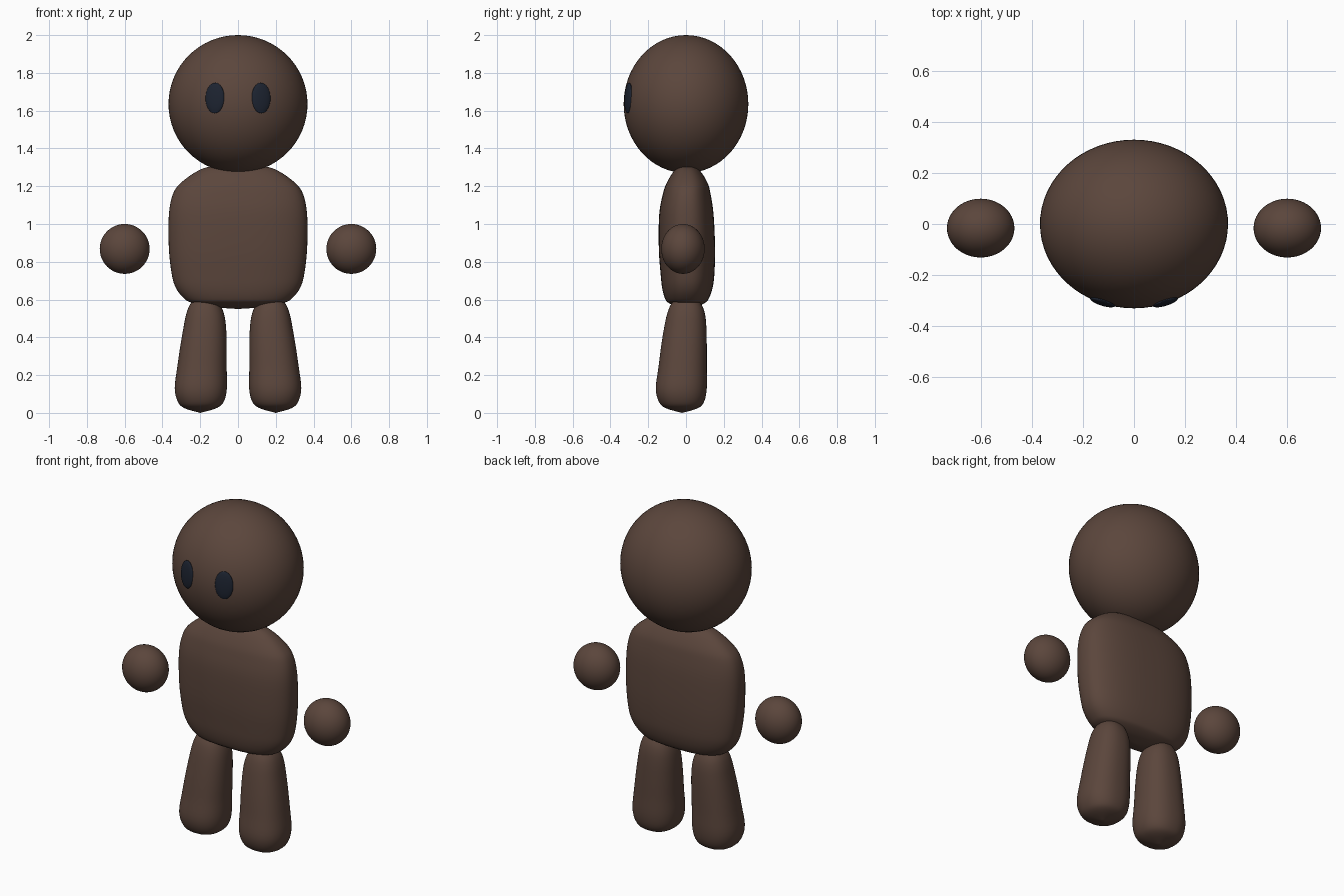
import bpy, bmesh, math
from mathutils import Vector

if "Cube" in bpy.data.objects:
    bpy.data.objects.remove(bpy.data.objects["Cube"])


def material(name, color):
    m = bpy.data.materials.new(name)
    m.diffuse_color = (*color, 1)
    m.use_nodes = True
    m.node_tree.nodes["Principled BSDF"].inputs["Base Color"].default_value = m.diffuse_color
    return m


brown = material("brown", (0.105, 0.061, 0.045))
dark = material("dark", (0.012, 0.017, 0.030))


def ellipsoid(name, loc, radii, mat, rot=(0, 0, 0), seg=48):
    bpy.ops.mesh.primitive_uv_sphere_add(segments=seg, ring_count=seg // 2, location=loc, rotation=rot)
    ob = bpy.context.object
    ob.name = name
    ob.scale = radii
    ob.data.materials.append(mat)
    bpy.ops.object.shade_smooth()
    return ob


def smooth_rings(rings, steps=4):
    # Catmull-Rom interpolation between the key cross-sections
    pts = [Vector(r) for r in rings]
    out = []
    for i in range(len(pts) - 1):
        a, b, c, d = pts[max(i - 1, 0)], pts[i], pts[i + 1], pts[min(i + 2, len(pts) - 1)]
        for k in range(steps):
            t = k / steps
            out.append(0.5 * (2 * b + (c - a) * t + (2 * a - 5 * b + 4 * c - d) * t ** 2
                              + (3 * b - a - 3 * c + d) * t ** 3))
    return out + [pts[-1]]


def loft(name, rings, power, mat, side=1, n=48):
    # each ring: z, centre x, radius x, centre y, radius y (superellipse section)
    bm = bmesh.new()
    loops = []
    for z, cx, rx, cy, ry in smooth_rings(rings):
        loop = []
        for i in range(n):
            a = 2 * math.pi * i / n
            c, s = math.cos(a), math.sin(a)
            x = math.copysign(abs(c) ** (2 / power), c) * rx
            y = math.copysign(abs(s) ** (2 / power), s) * ry
            loop.append(bm.verts.new((side * (cx + x), cy + y, max(z, 0))))
        loops.append(loop)
    for lo, hi in zip(loops, loops[1:]):
        for i in range(n):
            j = (i + 1) % n
            bm.faces.new((lo[i], lo[j], hi[j], hi[i]))
    bmesh.ops.remove_doubles(bm, verts=bm.verts, dist=0.0001)
    bmesh.ops.recalc_face_normals(bm, faces=bm.faces)
    for f in bm.faces:
        f.smooth = True
    me = bpy.data.meshes.new(name)
    bm.to_mesh(me)
    bm.free()
    me.materials.append(mat)
    ob = bpy.data.objects.new(name, me)
    bpy.context.collection.objects.link(ob)
    return ob


# Head
ellipsoid("head", (0, 0, 1.635), (0.368, 0.33, 0.365), brown, seg=64)

# Torso
loft("torso", [
    (0.550, 0, 0.000, 0.005, 0.000),
    (0.562, 0, 0.150, 0.005, 0.055),
    (0.585, 0, 0.250, 0.004, 0.100),
    (0.610, 0, 0.290, 0.005, 0.118),
    (0.660, 0, 0.328, 0.007, 0.133),
    (0.730, 0, 0.350, 0.008, 0.142),
    (0.870, 0, 0.366, 0.005, 0.149),
    (1.050, 0, 0.366, 0.002, 0.144),
    (1.160, 0, 0.344, 0.004, 0.126),
    (1.220, 0, 0.300, 0.006, 0.107),
    (1.280, 0, 0.215, 0.006, 0.070),
    (1.305, 0, 0.140, 0.005, 0.038),
    (1.315, 0, 0.000, 0.005, 0.000)], 2.5, brown, n=64)

leg_rings = [
    (0.000, 0.200, 0.000, -0.020, 0.000),
    (0.025, 0.199, 0.085, -0.022, 0.085),
    (0.060, 0.197, 0.122, -0.024, 0.120),
    (0.130, 0.197, 0.138, -0.025, 0.135),
    (0.240, 0.191, 0.131, -0.018, 0.128),
    (0.350, 0.183, 0.123, -0.011, 0.121),
    (0.450, 0.176, 0.113, -0.004, 0.112),
    (0.520, 0.174, 0.101, 0.000, 0.101),
    (0.570, 0.175, 0.081, 0.001, 0.083),
    (0.610, 0.175, 0.048, 0.001, 0.050),
    (0.625, 0.175, 0.000, 0.001, 0.000)]

# Paired parts
for side, tag in ((1, "left"), (-1, "right")):
    loft(tag + "_leg", leg_rings, 2.3, brown, side)
    ellipsoid(tag + "_hand", (side * 0.6, -0.016, 0.868), (0.132, 0.115, 0.132), brown)
    ellipsoid(tag + "_eye", (side * 0.122, -0.305, 1.667), (0.052, 0.015, 0.081), dark,
              (math.radians(-3), 0, side * math.radians(17)), seg=32)
